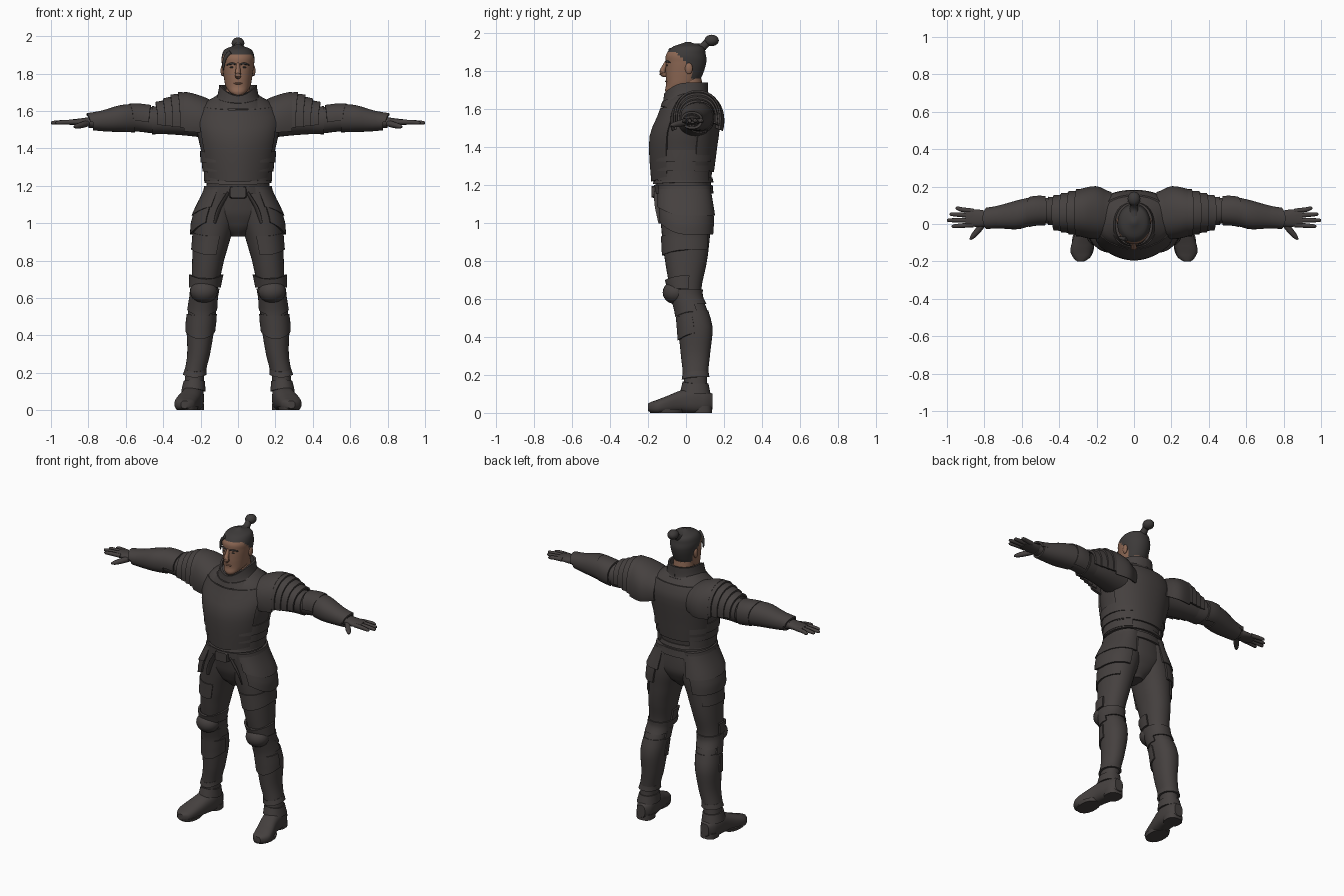
import bpy, bmesh
from math import sin, cos, radians, tau
from mathutils import Vector

if "Cube" in bpy.data.objects:
    bpy.data.objects.remove(bpy.data.objects["Cube"])


def material(name, *rgb):
    mat = bpy.data.materials.new(name)
    mat.use_nodes = True
    mat.diffuse_color = (*rgb, 1)
    mat.node_tree.nodes["Principled BSDF"].inputs["Base Color"].default_value = (*rgb, 1)
    return mat


ARMOUR = material("dark armour", .06, .052, .05)
HAIR = material("dark hair", .046, .042, .041)
SKIN = material("skin", .27, .14, .09)


def make(name, verts, faces, mat=ARMOUR, pair=False, hair_rule=None):
    """Mesh object; a pair is built as left (+x) and right (-x)."""
    sides = (("left_", 1), ("right_", -1)) if pair else (("", 1),)
    for prefix, sign in sides:
        mesh = bpy.data.meshes.new(prefix + name)
        mesh.from_pydata([(sign * x, y, z) for x, y, z in verts], [], faces)
        mesh.materials.append(mat)
        bm = bmesh.new()
        bm.from_mesh(mesh)
        bmesh.ops.recalc_face_normals(bm, faces=bm.faces)
        bm.to_mesh(mesh)
        bm.free()
        mesh.shade_smooth()
        mesh.set_sharp_from_angle(angle=radians(38))
        if hair_rule:
            mesh.materials.append(HAIR)
            for face in mesh.polygons:
                face.material_index = int(hair_rule(face.center))
        bpy.context.collection.objects.link(bpy.data.objects.new(prefix + name, mesh))


def skin_rings(rings):
    """Vertices and faces joining equal closed rings, with end caps."""
    n = len(rings[0])
    last = (len(rings) - 1) * n
    verts = [v for ring in rings for v in ring]
    faces = [(k + i, k + (i + 1) % n, k + n + (i + 1) % n, k + n + i)
             for k in range(0, last, n) for i in range(n)]
    return verts, faces + [tuple(range(n)), tuple(range(last, last + n))]


def spline(points, s):
    """Smooth curve through the points; s counts points."""
    end = len(points) - 1
    i = min(int(s), end - 1)
    u = s - i
    near = [points[max(0, min(end, i + k))] for k in (-1, 0, 1, 2)]
    return [q + .5 * u * (r - o + u * (2 * o - 5 * q + 4 * r - w + u * (3 * (q - r) + w - o)))
            for o, q, r, w in zip(*near)]


def at(profile, t):
    """Cross-section (centre a, centre b, radius a, radius b) of a profile at position t."""
    i = max(k for k in range(len(profile) - 1) if k == 0 or profile[k][0] <= t)
    start, end = profile[i][0], profile[i + 1][0]
    return spline(profile, i + (t - start) / (end - start))[1:]


def wrap(name, profile, mat=ARMOUR, span=None, grow=(0, 0), axis="Z", sides=28, steps=8,
         power=2.2, arc=None, hem=(0, 0), ridge=0, **options):
    """Body part along a profile, or a plate worn on a span of it; an arc leaves it open."""
    start, end = span or (profile[0][0], profile[-1][0])
    if arc:
        sweep = [radians(arc[0] + (arc[1] - arc[0]) * i / sides) for i in range(sides + 1)]
        section = [(a, 0) for a in sweep] + [(a, .012) for a in reversed(sweep)]
    else:
        section = [(tau * i / sides, 0) for i in range(sides)]
    rings = []
    for k in range(steps + 1):
        f = k / steps
        t = start + (end - start) * f
        ca, cb, ra, rb = at(profile, t)
        extra = grow[0] + (grow[1] - grow[0]) * f
        shift = hem[0] + (hem[1] - hem[0]) * f
        ring = []
        for angle, inset in section:
            c, s = cos(angle), sin(angle)
            round_off = (abs(c) ** power + abs(s) ** power) ** (-1 / power)
            front = max(0, -s if axis == "Z" else s)
            a = ca + (ra + extra - inset) * c * round_off
            b = cb + (rb + extra - inset) * s * round_off - ridge * front ** 10
            d = t + shift * front ** 2
            ring.append({"Z": (a, b, d), "X": (d, a, b), "Y": (a, d, max(b, 0))}[axis])
        rings.append(ring)
    make(name, *skin_rings(rings), mat, **options)


def tube(name, points, mat=ARMOUR, sides=10, flat=1, **options):
    """Tapered tube; points are (x, y, z, radius)."""
    count = 3 * (len(points) - 1)
    path = [spline(points, k / 3) for k in range(count + 1)]
    rings = []
    for k, (x, y, z, radius) in enumerate(path):
        along = Vector(path[min(k + 1, count)][:3]) - Vector(path[max(k - 1, 0)][:3])
        u = along.cross(Vector((.1, .2, 1))).normalized()
        w = u.cross(along).normalized() * flat
        rings.append([Vector((x, y, z)) + radius * (u * cos(tau * i / sides) + w * sin(tau * i / sides))
                      for i in range(sides)])
    make(name, *skin_rings(rings), mat, **options)


def ball(name, centre, size, mat=ARMOUR, **options):
    bm = bmesh.new()
    bmesh.ops.create_uvsphere(bm, u_segments=20, v_segments=12, radius=1)
    verts = [[c + s * k for c, s, k in zip(centre, size, v.co)] for v in bm.verts]
    faces = [[v.index for v in face.verts] for face in bm.faces]
    bm.free()
    make(name, verts, faces, mat, **options)


# Body profiles: position along the part, centre, radii
HEAD = [(1.685, 0, -.08, .025, .025), (1.7, 0, -.065, .045, .045), (1.73, 0, -.025, .066, .08),
        (1.78, 0, -.01, .076, .097), (1.85, 0, 0, .086, .107), (1.89, 0, 0, .087, .104),
        (1.93, 0, .01, .07, .08), (1.956, 0, .01, .01, .01)]
TORSO = [(1.2, 0, -.015, .165, .145), (1.4, 0, -.01, .2, .165), (1.5, 0, 0, .22, .17),
         (1.58, 0, .02, .225, .155), (1.64, 0, .02, .185, .13), (1.7, 0, .02, .09, .08)]
COLLAR = [(1.62, 0, .01, .155, .135), (1.67, 0, 0, .115, .12), (1.74, 0, 0, .1, .116)]
HIPS = [(.93, 0, 0, .04, .06), (.97, 0, 0, .1, .1), (1.05, 0, 0, .19, .135), (1.22, 0, -.015, .166, .145)]
LEG = [(.06, .24, .05, .055, .07), (.2, .23, .05, .05, .06), (.3, .21, .05, .055, .07),
       (.45, .2, .05, .07, .085), (.55, .19, .03, .07, .08), (.63, .18, 0, .07, .08),
       (.8, .16, 0, .085, .11), (.92, .14, 0, .1, .125), (1.02, .12, 0, .115, .135), (1.2, .09, -.01, .09, .14)]
FOOT = [(-.2, .285, .03, .02, .02), (-.18, .28, .03, .046, .03), (-.14, .28, .035, .06, .04),
        (-.02, .25, .06, .058, .06), (.05, .24, .065, .058, .07), (.11, .235, .06, .05, .06),
        (.14, .235, .06, .03, .04)]
ARM = [(.14, .04, 1.55, .1, .095), (.3, .06, 1.55, .085, .08), (.45, .07, 1.55, .07, .07),
       (.53, .07, 1.56, .07, .07), (.62, .05, 1.56, .07, .065), (.7, .04, 1.55, .055, .05), (.8, .03, 1.54, .04, .03)]
SHOULDER = [(.12, .05, 1.54, .12, .11), (.2, .06, 1.54, .14, .14), (.3, .06, 1.55, .12, .145), (.45, .06, 1.55, .085, .085)]
PALM = [(.77, .03, 1.543, .036, .028), (.82, .03, 1.54, .046, .023), (.9, .035, 1.54, .046, .014)]

# Head, hair and face
wrap("head", HEAD, SKIN, sides=44, steps=45, power=2.1,
     hair_rule=lambda c: c.z > 1.9 or c.y > .03 - max(0, c.z - 1.81) * .9)
tube("neck", [(0, .03, 1.58, .075), (0, .02, 1.76, .062)], SKIN, sides=24)
tube("nose", [(0, -.1, 1.855, .008), (0, -.116, 1.82, .013), (0, -.125, 1.79, .017), (0, -.1, 1.78, .01)], SKIN)
ball("chin", (0, -.09, 1.703), (.028, .02, .02), SKIN)
ball("lips", (0, -.1, 1.747), (.024, .01, .006), SKIN)
ball("ear", (.083, .015, 1.815), (.01, .02, .03), SKIN, pair=True)
ball("eye", (.032, -.1, 1.833), (.013, .004, .004), HAIR, pair=True)
tube("brow", [(.012, -.105, 1.85, .004), (.035, -.1, 1.853, .006), (.06, -.083, 1.846, .003)], HAIR, pair=True)
tube("loose_strand", [(-.04, -.08, 1.915, .012), (-.07, -.075, 1.88, .01), (-.08, -.07, 1.82, .004)], HAIR)
tube("topknot_stem", [(0, .05, 1.915, .035), (0, .09, 1.93, .022), (0, .13, 1.975, .02)], HAIR)
ball("topknot", (0, .135, 1.963), (.034, .038, .03), HAIR)

# Torso armour and collar
wrap("cuirass", TORSO, sides=40, steps=20)
wrap("breastplate", TORSO, span=(1.25, 1.625), grow=(.01, .008), arc=(212, 328), hem=(-.03, -.02), ridge=.01)
wrap("backplate", TORSO, span=(1.27, 1.64), grow=(.01, .006), arc=(22, 158))
for i in range(3):
    low = 1.225 + i * .05
    wrap(f"waist_lame_{i + 1}", TORSO, span=(low, low + .06), grow=(.014, .005), arc=(-55, 55), steps=2, pair=True)
wrap("cuirass_lip", TORSO, span=(1.215, 1.24), grow=(.014, .006), steps=2, hem=(-.01, -.01))
wrap("collar", COLLAR, arc=(90.5, 449.5), sides=36, hem=(0, -.06))
wrap("collar_rim", COLLAR, span=(1.63, 1.67), grow=(.01, .006), arc=(90.5, 449.5), sides=36, hem=(-.02, -.03))

# Hips, belt and straps
wrap("hips", HIPS, sides=36, steps=14)
wrap("belt", HIPS, span=(1.155, 1.2), grow=(.012, .01), steps=2)
wrap("buckle", [(-.182, 0, 1.165, .042, .03), (-.15, 0, 1.165, .046, .034)], axis="Y", steps=1, power=8)
tube("hip_strap", [(.05, -.155, 1.165, .016), (.1, -.148, 1.08, .018), (.125, -.138, 1, .01)], flat=.4, pair=True)

# Legs: trousers, tassets, knee armour, greaves and boots
wrap("leg", LEG, steps=40, pair=True)
for name, span, grow, arc, hem in (
        ("tasset_upper", (1.04, 1.18), (.018, 0), (-78, 95), (.05, 0)),
        ("tasset_lower", (.94, 1.07), (.016, .01), (-72, 85), (.07, .03)),
        ("thigh_fold", (.86, .95), (.008, .004), (-110, 60), (-.03, -.02)),
        ("knee_upper_plate", (.655, .725), (.014, .014), (170, 370), (0, -.025)),
        ("knee_back_band", (.575, .65), (.008, .008), None, (0, 0)),
        ("knee_lower_plate", (.535, .6), (.01, .008), (165, 375), (-.03, -.01)),
        ("greave", (.2, .54), (.007, .004), None, (0, -.03)),
        ("greave_crest", (.42, .515), (.012, .01), (185, 355), (-.04, -.01)),
        ("greave_cuff", (.19, .22), (.013, .008), None, (-.015, -.015)),
        ("ankle_band", (.1, .155), (.012, .006), None, (.015, .01))):
    wrap(name, LEG, span=span, grow=grow, arc=arc, hem=hem, pair=True)
ball("knee_cap", (.182, -.055, .635), (.074, .068, .062), pair=True)
wrap("foot", FOOT, axis="Y", steps=20, power=2.6, pair=True)
wrap("heel", [(0, .235, .085, .052, .052), (.035, .235, .085, .054, .052)], steps=1, power=2.6, pair=True)
wrap("sole", [(0, .272, -.105, .055, .085), (.02, .272, -.105, .06, .09)], steps=1, pair=True)

# Arms: sleeves, layered shoulders, elbow guards and bracers
wrap("sleeve", ARM, axis="X", steps=24, pair=True)
wrap("shoulder_plate", SHOULDER, span=(.12, .29), grow=(0, .004), axis="X", arc=(-22, 202), pair=True)
for i in range(4):
    inner = .25 + i * .04
    wrap(f"shoulder_lame_{i + 1}", SHOULDER, span=(inner, inner + .06), grow=(-.005, .008),
         axis="X", arc=(-15, 195), steps=3, hem=(0, .012), pair=True)
for name, span, grow, arc, hem in (
        ("upper_arm_band", (.4, .46), (0, .006), None, (0, 0)),
        ("elbow_guard", (.475, .56), (.01, .01), (-60, 190), (-.01, .02)),
        ("bracer", (.55, .775), (.006, .012), None, (0, 0)),
        ("wrist_flare", (.7, .79), (.006, .017), (0, 180), (0, .02))):
    wrap(name, ARM, span=span, grow=grow, axis="X", arc=arc, hem=hem, pair=True)

# Hands
wrap("palm", PALM, axis="X", sides=20, pair=True)
for i, (label, tip) in enumerate((("index", .975), ("middle", 1), ("ring", .985), ("little", .955))):
    root, end = i * .025 - .005, i * .032 - .012
    tube(label + "_finger", [(.86, root, 1.54, .013), (.92, (root + end) / 2, 1.54, .0125),
                             (tip - .012, end, 1.537, .01), (tip, end, 1.536, .004)], pair=True)
tube("thumb", [(.8, .01, 1.535, .018), (.835, -.035, 1.525, .017), (.862, -.066, 1.518, .013),
               (.876, -.083, 1.515, .005)], pair=True)
